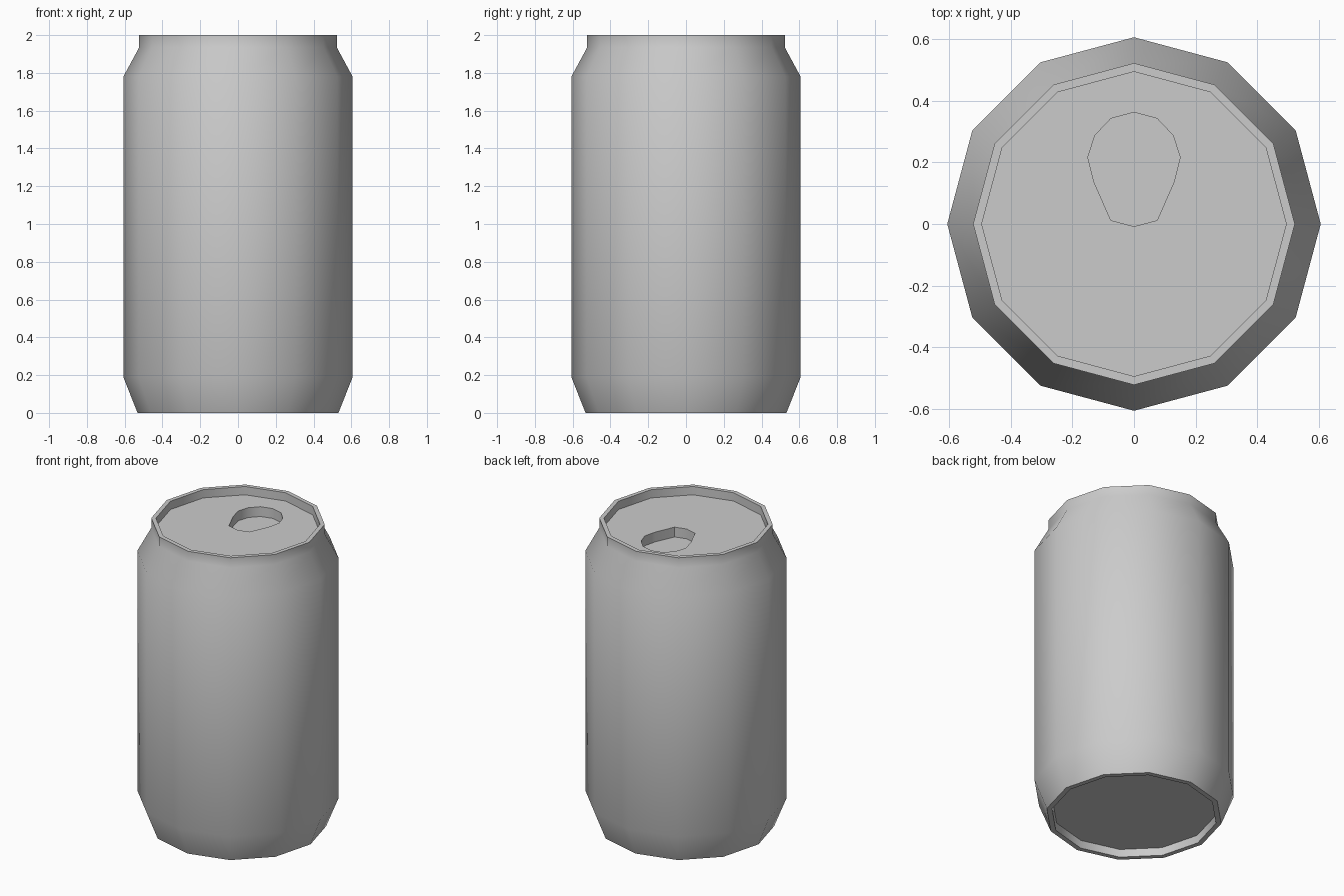
import bpy, bmesh
from math import cos, sin, pi

if "Cube" in bpy.data.objects:
    bpy.data.objects.remove(bpy.data.objects["Cube"])

SIDES = 12
LID_Z, POCKET_Z = 1.945, 1.88


def add_ring(bm, points):
    """Closed loop of vertices with the edges between them."""
    verts = [bm.verts.new(p) for p in points]
    edges = [bm.edges.new((verts[i], verts[(i + 1) % len(verts)])) for i in range(len(verts))]
    return verts, edges


def bridge(bm, a, b):
    n = len(a)
    for i in range(n):
        j = (i + 1) % n
        bm.faces.new((a[i], a[j], b[j], b[i]))


def circle(r, z):
    return [(r * cos(2 * pi * i / SIDES), r * sin(2 * pi * i / SIDES), z) for i in range(SIDES)]


bm = bmesh.new()

# Body profile (radius, height): base recess, base rim, wall, shoulder, top lip, lid edge
profile = [(0.495, 0.05), (0.50, 0.0), (0.532, 0.0), (0.607, 0.19), (0.607, 1.78),
           (0.523, 1.935), (0.523, 2.0), (0.495, 2.0), (0.495, LID_Z)]
rings = [add_ring(bm, circle(r, z)) for r, z in profile]
for low, high in zip(rings, rings[1:]):
    bridge(bm, low[0], high[0])
bm.faces.new(rings[0][0])

# Drinking opening: half outline mirrored across x, sunk as a pocket in the lid
half = [(0.075, 0.012), (0.13, 0.136), (0.15, 0.217), (0.127, 0.288), (0.075, 0.343)]
outline = [(0, -0.008)] + half + [(0, 0.363)] + [(-x, y) for x, y in reversed(half)]
rim, rim_edges = add_ring(bm, [(x, y, LID_Z) for x, y in outline])
floor, _ = add_ring(bm, [(x, y, POCKET_Z) for x, y in outline])
bridge(bm, rim, floor)
bm.faces.new(floor)

# Lid surface around the opening
bmesh.ops.triangle_fill(bm, use_beauty=True, use_dissolve=False,
                        edges=rings[-1][1] + rim_edges, normal=(0, 0, 1))
bmesh.ops.recalc_face_normals(bm, faces=bm.faces)

mesh = bpy.data.meshes.new("drink_can")
bm.to_mesh(mesh)
bm.free()
can = bpy.data.objects.new("drink_can", mesh)
bpy.context.collection.objects.link(can)

# Smooth wall, sharp rims
bpy.context.view_layer.objects.active = can
can.select_set(True)
bpy.ops.object.shade_smooth_by_angle(angle=pi * 40 / 180)
